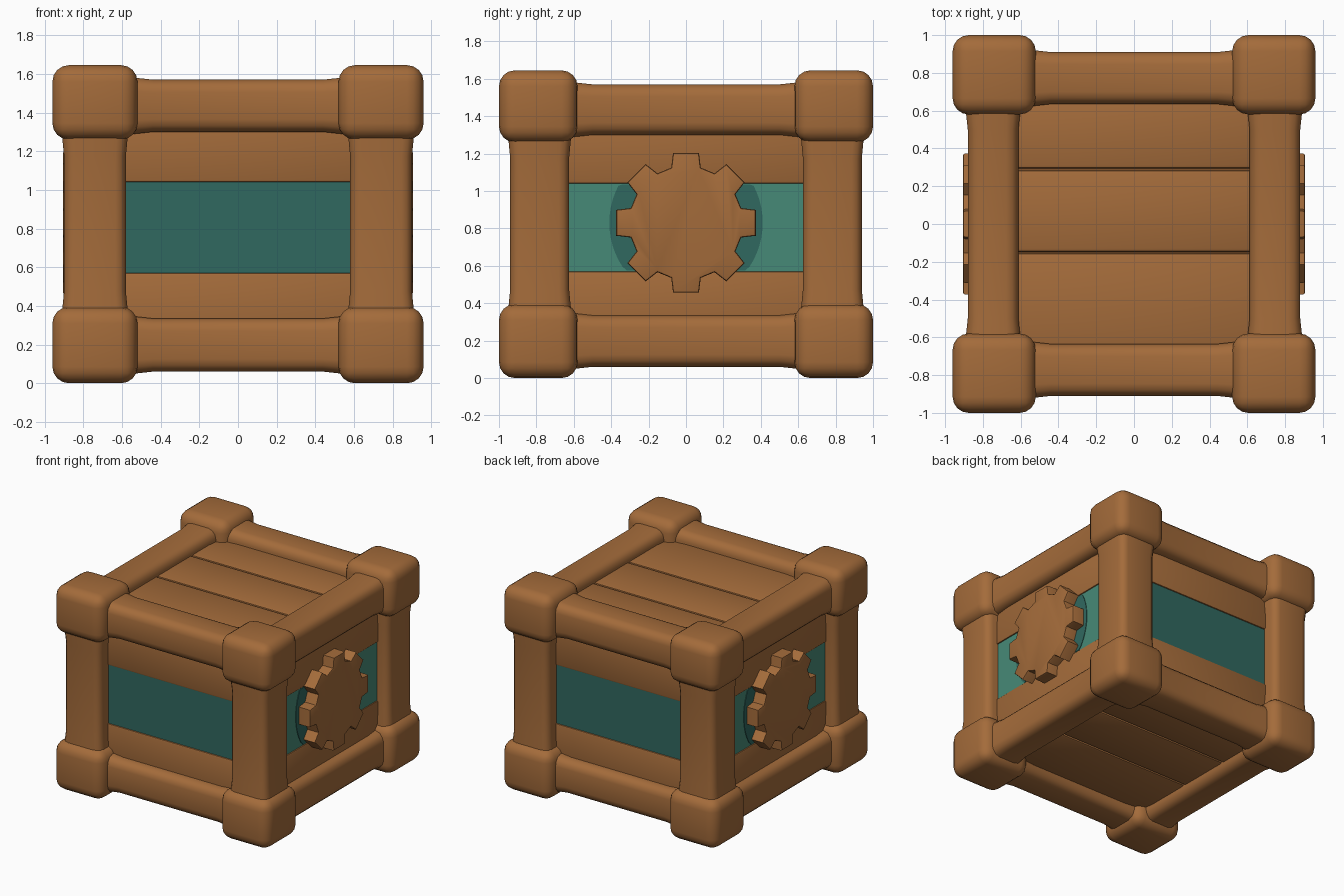
import bpy, bmesh, math
from mathutils import Vector, Matrix

if "Cube" in bpy.data.objects:
    bpy.data.objects.remove(bpy.data.objects["Cube"])


def material(name, rgb):
    m = bpy.data.materials.new(name)
    m.diffuse_color = (*rgb, 1)
    m.use_nodes = True
    m.node_tree.nodes["Principled BSDF"].inputs["Base Color"].default_value = m.diffuse_color
    return m


WOOD = material("warm wood", (0.37, 0.148, 0.043))
DARK = material("dark teal", (0.03, 0.138, 0.116))
LIGHT = material("light teal", (0.062, 0.255, 0.185))


def finish(name, bm, mat):
    bmesh.ops.recalc_face_normals(bm, faces=bm.faces[:])
    me = bpy.data.meshes.new(name)
    bm.to_mesh(me)
    bm.free()
    me.materials.append(mat)
    ob = bpy.data.objects.new(name, me)
    bpy.context.collection.objects.link(ob)
    bpy.ops.object.select_all(action='DESELECT')
    ob.select_set(True)
    bpy.context.view_layer.objects.active = ob
    bpy.ops.object.shade_smooth_by_angle(angle=math.radians(40))
    return ob


def box(name, lo, hi, mat, bevel=0.0, seg=3, flare=None):
    """Bevelled box; flare = (axis, cut, amount) swells the bar beyond +-cut of its middle."""
    bm = bmesh.new()
    bmesh.ops.create_cube(bm, size=1)
    lo, hi = Vector(lo), Vector(hi)
    mid, size = (lo + hi) / 2, hi - lo
    for v in bm.verts:
        v.co = Vector([v.co[i] * size[i] for i in range(3)])
    if bevel:
        bmesh.ops.bevel(bm, geom=bm.edges[:], offset=bevel, segments=seg,
                        profile=0.5, affect='EDGES')
    if flare:
        axis, cut, amount = flare
        normal = Vector([float(i == axis) for i in range(3)])
        for d in (-cut, -cut + 0.1, cut - 0.1, cut):
            bmesh.ops.bisect_plane(bm, geom=bm.verts[:] + bm.edges[:] + bm.faces[:],
                                   plane_co=normal * d, plane_no=normal)
        for v in bm.verts:
            if abs(v.co[axis]) > cut - 0.01:
                for i in range(3):
                    if i != axis:
                        v.co[i] *= 1 + amount
    bmesh.ops.translate(bm, verts=bm.verts[:], vec=mid)
    return finish(name, bm, mat)


def span(s, a, b):
    """Interval a..b mirrored to the side s."""
    return (a, b) if s > 0 else (-b, -a)


# Corner blocks and upright posts
for sx in (-1, 1):
    for sy in (-1, 1):
        x, y = span(sx, 0.52, 0.96), span(sy, 0.58, 1.0)
        for label, z in (("lower", (0, 0.395)), ("upper", (1.26, 1.645))):
            box(label + "_corner_block", (x[0], y[0], z[0]), (x[1], y[1], z[1]), WOOD, 0.085, 4)
        x, y = span(sx, 0.58, 0.9), span(sy, 0.625, 0.94)
        box("corner_post", (x[0], y[0], 0.2), (x[1], y[1], 1.45), WOOD, 0.055, 3, (2, 0.45, 0.06))

# Horizontal rails, top and bottom
for label, z in (("bottom", (0.06, 0.335)), ("top", (1.3, 1.57))):
    for s in (-1, 1):
        y = span(s, 0.635, 0.91)
        box(label + "_long_rail", (-0.75, y[0], z[0]), (0.75, y[1], z[1]), WOOD, 0.065, 3, (0, 0.54, 0.08))
        x = span(s, 0.612, 0.88)
        box(label + "_side_rail", (x[0], -0.8, z[0]), (x[1], 0.8, z[1]), WOOD, 0.065, 3, (1, 0.6, 0.08))

# Wall boards with the painted middle board set slightly back
rows = (("lower_wall_board", 0.2, 0.57, False),
        ("painted_wall_board", 0.55, 1.06, True),
        ("upper_wall_board", 1.04, 1.42, False))
for label, z0, z1, painted in rows:
    back = 0.01 if painted else 0.0
    for s in (-1, 1):
        y = span(s, 0.72, 0.83 - back)
        box(label, (-0.7, y[0], z0), (0.7, y[1], z1), DARK if painted else WOOD, 0 if painted else 0.012, 2)
        x = span(s, 0.7, 0.81 - back)
        box(label, (x[0], -0.72, z0), (x[1], 0.72, z1), LIGHT if painted else WOOD, 0 if painted else 0.012, 2)

# Lid and floor planks over a thin backing
cuts = (-0.7, -0.15, 0.29, 0.7)
for label, z0, z1, back in (("lid", 1.4, 1.49, (1.38, 1.465)), ("floor", 0.14, 0.23, (0.165, 0.25))):
    box(label + "_backing", (-0.68, -0.72, back[0]), (0.68, 0.72, back[1]), WOOD)
    for a, b in zip(cuts, cuts[1:]):
        box(label + "_plank", (-0.68, a + 0.003, z0), (0.68, b - 0.003, z1), WOOD, 0.018, 2)


def disc(name, points, x0, x1, mat, bevel=0.0):
    """Extrude a (y, z) outline between x0 and x1."""
    bm = bmesh.new()
    face = bm.faces.new([bm.verts.new((x0, y, z)) for y, z in points])
    ext = bmesh.ops.extrude_face_region(bm, geom=[face])
    moved = [g for g in ext["geom"] if isinstance(g, bmesh.types.BMVert)]
    bmesh.ops.translate(bm, verts=moved, vec=(x1 - x0, 0, 0))
    if bevel:
        rim = [e for e in bm.edges if all(abs(v.co.x - x1) < 1e-5 for v in e.verts)]
        bmesh.ops.bevel(bm, geom=rim, offset=bevel, segments=2, profile=0.5, affect='EDGES')
    return finish(name, bm, mat)


# Eight-toothed gear and dark painted halo on both side walls
ZC = 0.83
gear = []
for k in range(8):
    for deg, r in ((-15, 0.305), (-10.5, 0.38), (10.5, 0.38), (15, 0.305)):
        a = math.radians(45 * k + deg)
        gear.append((r * math.cos(a), ZC + r * math.sin(a)))
halo = []
for k in range(64):
    a = math.tau * k / 64
    z = 0.42 * math.sin(a)
    halo.append((0.41 * math.cos(a), ZC + max(-0.255, min(0.205, z))))
for s in (-1, 1):
    disc("side_gear", gear, s * 0.78, s * 0.905, WOOD, 0.012)
    disc("dark_gear_halo", halo, s * 0.798, s * 0.804, DARK)
